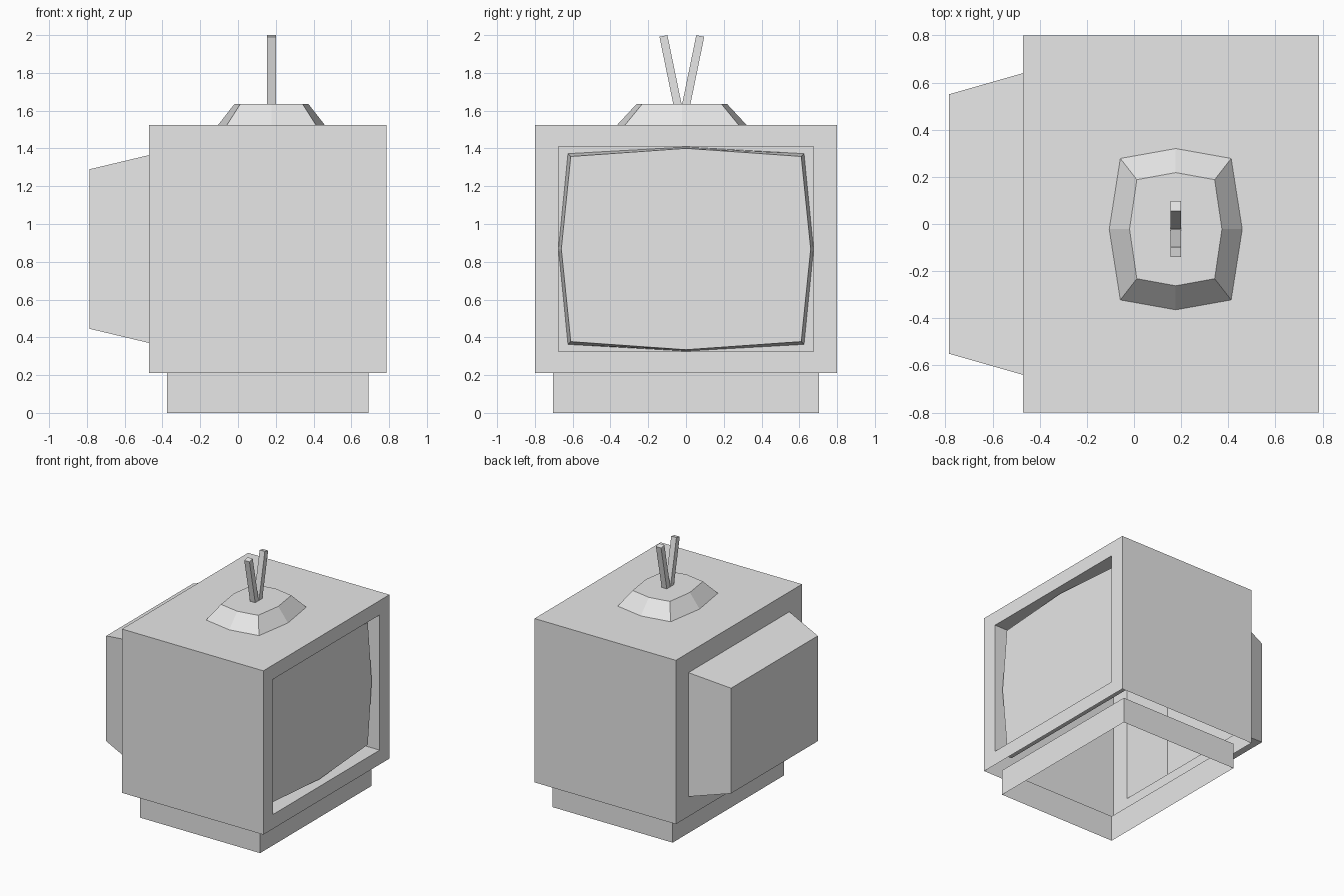
import bpy, bmesh, math
from mathutils import Matrix, Vector

old = bpy.data.objects.get("Cube")
if old:
    bpy.data.objects.remove(old, do_unlink=True)

grey = bpy.data.materials.new("plain grey")
grey.use_nodes = True
grey.diffuse_color = (0.8, 0.8, 0.8, 1)
grey.node_tree.nodes["Principled BSDF"].inputs["Base Color"].default_value = grey.diffuse_color


def finish(name, bm):
    bmesh.ops.recalc_face_normals(bm, faces=bm.faces)
    mesh = bpy.data.meshes.new(name)
    bm.to_mesh(mesh)
    bm.free()
    mesh.materials.append(grey)
    obj = bpy.data.objects.new(name, mesh)
    bpy.context.collection.objects.link(obj)
    return obj


def loft(rings, cap_start=True, cap_end=True):
    """Skin a list of point rings, optionally closing the ends."""
    bm = bmesh.new()
    loops = [[bm.verts.new(p) for p in ring] for ring in rings]
    n = len(loops[0])
    for a, b in zip(loops, loops[1:]):
        for i in range(n):
            j = (i + 1) % n
            bm.faces.new((a[i], a[j], b[j], b[i]))
    if cap_start:
        bm.faces.new(loops[0])
    if cap_end:
        bm.faces.new(loops[-1])
    return bm


def rect_x(x, half_y, z0, z1):
    return [(x, -half_y, z0), (x, half_y, z0), (x, half_y, z1), (x, -half_y, z1)]


def bulged(mid_u, mid_v, corner_u, corner_v):
    """Rectangle whose four sides bow out at the middle."""
    return [(mid_u, 0), (corner_u, corner_v), (0, mid_v), (-corner_u, corner_v),
            (-mid_u, 0), (-corner_u, -corner_v), (0, -mid_v), (corner_u, -corner_v)]


# Cabinet: tapered tube housing, hollow box and screen recess in one shell
BACK, FRONT, FLOOR, TOP = -0.47, 0.785, 0.21, 1.525
RECESS = FRONT - 0.16
cabinet = loft([
    rect_x(-0.785, 0.55, 0.445, 1.29),
    rect_x(BACK, 0.64, 0.37, 1.365),
    rect_x(BACK, 0.8, FLOOR, TOP),
    rect_x(FRONT, 0.8, FLOOR, TOP),
    rect_x(FRONT, 0.675, 0.325, 1.41),
    rect_x(RECESS, 0.675, 0.325, 1.41),
])

# Underside opening, matching the pedestal
underside = min(cabinet.faces, key=lambda f: f.calc_center_median().z)
bmesh.ops.inset_region(cabinet, faces=[underside], thickness=0.095, use_even_offset=True)
bmesh.ops.delete(cabinet, geom=[underside], context='FACES')
finish("cabinet", cabinet)

# Pedestal: open square tube
foot = [(-0.375, -0.705), (0.69, -0.705), (0.69, 0.705), (-0.375, 0.705)]
finish("pedestal", loft([[(x, y, z) for x, y in foot] for z in (0, FLOOR)], False, False))

# Screen: bulged plate with a slight bevel inside the recess
mid_z = 0.8675
screen = [(RECESS, bulged(0.675, 0.54, 0.625, 0.505)),
          (FRONT - 0.06, bulged(0.66, 0.533, 0.61, 0.49))]
finish("screen", loft([[(x, u, mid_z + v) for u, v in ring] for x, ring in screen]))

# Aerial base: the same bulged outline, tapering upward
cx, cy = 0.177, -0.022
dome = [(TOP, bulged(0.282, 0.342, 0.235, 0.30)),
        (1.635, bulged(0.196, 0.24, 0.165, 0.21))]
finish("aerial_base", loft([[(cx + u, cy + v, z) for u, v in ring] for z, ring in dome]))

# Aerial rods: a mirrored pair leaning apart
for side, name in ((-1, "right_aerial_rod"), (1, "left_aerial_rod")):
    low = Vector((cx, cy + side * 0.0225, 1.63))
    high = Vector((cx, cy + side * 0.0975, 1.9955))
    axis = high - low
    lean = math.atan2(-axis.y, axis.z)
    bm = bmesh.new()
    bmesh.ops.create_cube(bm, size=1, matrix=(
        Matrix.Translation((low + high) / 2) @ Matrix.Rotation(lean, 4, 'X')
        @ Matrix.Diagonal((0.046, 0.043, axis.length, 1))))
    finish(name, bm)
